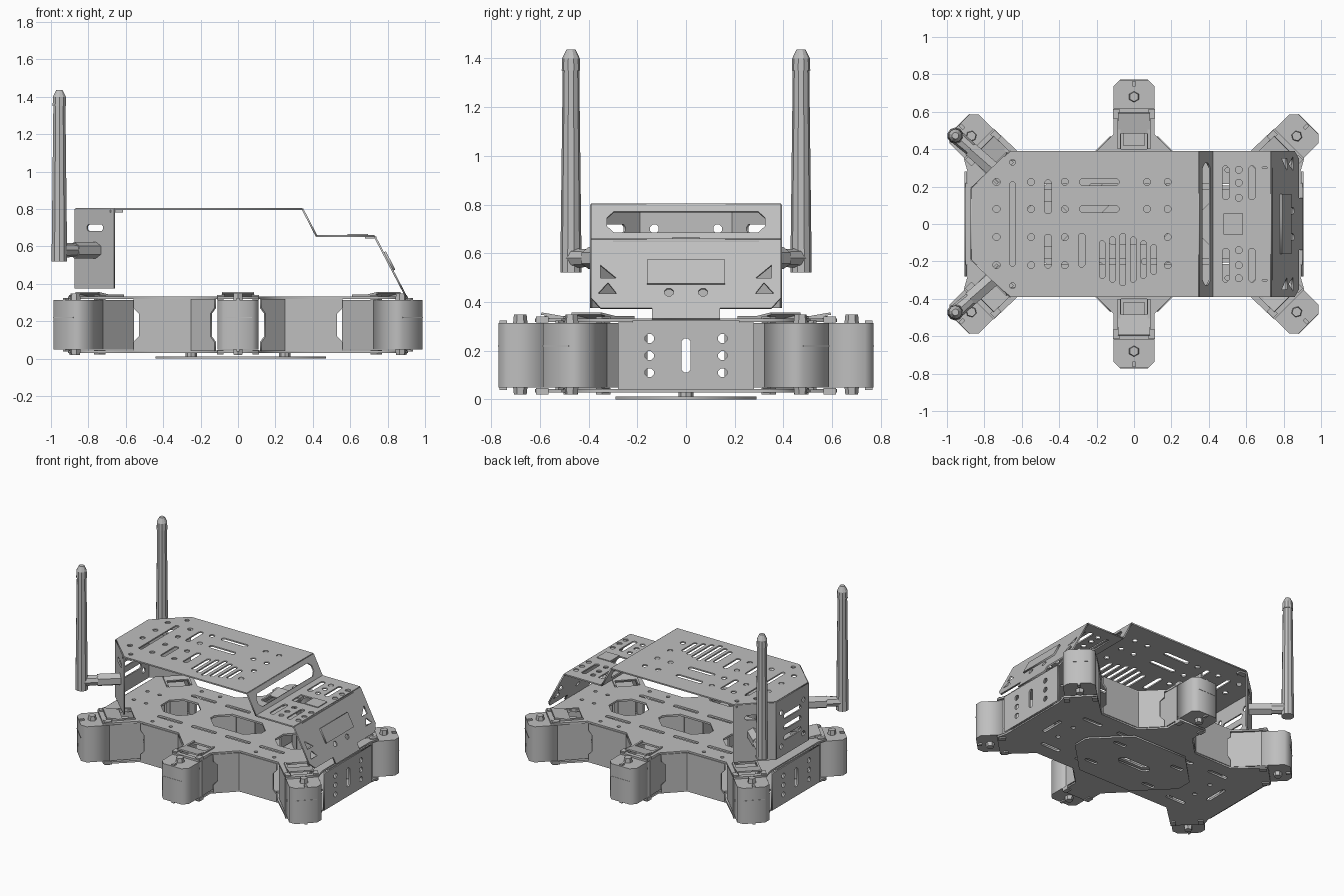
import bpy, bmesh
from math import pi, radians
from mathutils import Vector, Matrix

if "Cube" in bpy.data.objects:
    bpy.data.objects.remove(bpy.data.objects["Cube"])

grey = bpy.data.materials.new("light_grey")
grey.use_nodes = True
GREY = (0.52, 0.52, 0.52, 1)
grey.diffuse_color = GREY
grey.node_tree.nodes["Principled BSDF"].inputs["Base Color"].default_value = GREY


def add(name, mesh, matrix=Matrix()):
    ob = bpy.data.objects.new(name, mesh)
    mesh.materials.clear()
    mesh.materials.append(grey)
    ob.matrix_world = matrix
    bpy.context.collection.objects.link(ob)
    return ob


def frame(origin, u, v):
    """Matrix whose local x and y run along u and v."""
    u, v = Vector(u).normalized(), Vector(v).normalized()
    m = Matrix((u, v, u.cross(v))).transposed().to_4x4()
    m.translation = origin
    return m


def plate(name, outline, holes=(), matrix=Matrix(), thick=0.012):
    """Flat sheet with cut-outs, from a filled 2D curve."""
    cu = bpy.data.curves.new(name, 'CURVE')
    cu.dimensions, cu.fill_mode, cu.extrude = '2D', 'BOTH', thick / 2
    for loop in [outline, *holes]:
        sp = cu.splines.new('POLY')
        sp.points.add(len(loop) - 1)
        for p, co in zip(sp.points, loop):
            p.co = (co[0], co[1], 0, 1)
        sp.use_cyclic_u = True
    tmp = bpy.data.objects.new(name + "_curve", cu)
    mesh = bpy.data.meshes.new_from_object(tmp)
    bpy.data.objects.remove(tmp)
    return add(name, mesh, matrix)


def box(name, centre, size, matrix=Matrix()):
    bm = bmesh.new()
    bmesh.ops.create_cube(bm, size=1, matrix=Matrix.Translation(centre) @ Matrix.Diagonal((*size, 1)))
    mesh = bpy.data.meshes.new(name)
    bm.to_mesh(mesh)
    bm.free()
    return add(name, mesh, matrix)


def rod(name, a, b, r1, r2, sides, matrix=Matrix()):
    a, b = Vector(a), Vector(b)
    bm = bmesh.new()
    bmesh.ops.create_cone(bm, cap_ends=True, segments=sides, radius1=r1, radius2=r2, depth=(b - a).length)
    mesh = bpy.data.meshes.new(name)
    bm.to_mesh(mesh)
    bm.free()
    turn = (b - a).to_track_quat('Z', 'Y').to_matrix().to_4x4()
    return add(name, mesh, matrix @ Matrix.Translation((a + b) / 2) @ turn)


def rect(x0, x1, y0, y1):
    return [(x0, y0), (x1, y0), (x1, y1), (x0, y1)]


def slot(cx, cy, w, h, cut=0.3):
    """Rectangle with clipped corners; equal sides give a round hole."""
    c, w, h = min(w, h) * cut, w / 2, h / 2
    pts = [(w, h - c), (w - c, h), (c - w, h), (-w, h - c), (-w, c - h), (c - w, -h), (w - c, -h), (w, c - h)]
    return [(cx + x, cy + y) for x, y in pts]


def dots(xs, ys, d=0.036):
    return [slot(x, y, d, d) for x in xs for y in ys]


# Six leg positions: bolt centre, outward direction along local +y
legs = {}
for sx, side in ((1, "front"), (-1, "rear")):
    for sy, hand in ((1, "left"), (-1, "right")):
        ang = radians(-45 if sx > 0 else 45)
        ang = ang if sy > 0 else pi - ang
        legs[f"{side}_{hand}"] = Matrix.Translation((sx * 0.87, sy * 0.47, 0)) @ Matrix.Rotation(ang, 4, 'Z')
legs["middle_left"] = Matrix.Translation((0, 0.68, 0))
legs["middle_right"] = Matrix.Translation((0, -0.68, 0)) @ Matrix.Rotation(pi, 4, 'Z')

# Star-shaped chassis deck and floor
quad = [(0.89, 0.28), (0.91, 0.35), (0.75, 0.51), (0.57, 0.34), (0.25, 0.34), (0.11, 0.48), (0.11, 0.62)]
star = (quad + [(-x, y) for x, y in reversed(quad)] + [(-x, -y) for x, y in quad]
        + [(x, -y) for x, y in reversed(quad)])
sockets = [[(m @ Vector((x, y, 0)))[:2] for x, y in rect(-0.07, 0.07, -0.28, -0.09)] for m in legs.values()]
deck_holes = [slot(0, 0, 0.42, 0.22, 0.4), slot(-0.47, 0, 0.26, 0.24), slot(0.47, 0, 0.26, 0.24)]
deck_holes += [slot(x, y, 0.2, 0.03) for x in (-0.42, -0.14, 0.14, 0.42) for y in (-0.2, 0.2)]
deck_holes += dots((-0.5, -0.35, 0.35, 0.5), (-0.29, 0.29), 0.025)
deck_holes += dots((-0.8, -0.7, 0.7, 0.8), (-0.08, 0.08), 0.025)
plate("chassis_deck", star, deck_holes + sockets, Matrix.Translation((0, 0, 0.325)), 0.014)
floor_holes = [slot(x, y, 0.16, 0.03) for x in (-0.55, -0.25, 0.25, 0.55) for y in (-0.22, 0.22)]
floor_holes += [slot(x, 0, 0.03, 0.18) for x in (-0.72, 0.72)] + dots((-0.6, 0.6), (-0.08, 0.08), 0.03)
floor_holes += [slot(0, 0, 0.26, 0.07, 0.4)]
plate("chassis_floor", star, floor_holes, Matrix.Translation((0, 0, 0.036)), 0.014)
plate("belly_plate", slot(0.015, 0, 0.91, 0.58, 0.4),
      [slot(0, 0, 0.26, 0.07, 0.4)] + [slot(x, y, 0.1, 0.03) for x in (-0.25, 0.25) for y in (-0.15, 0.15)],
      Matrix.Translation((0, 0, 0.006)))
for x in (-0.25, 0.25):
    rod("belly_spacer", (x, 0, 0.01), (x, 0, 0.032), 0.03, 0.03, 8)

# Chassis walls: notched sides and drilled ends


def notched(length):
    n = length - 0.03
    return [(0, 0), (length, 0), (length, 0.05), (n, 0.08), (n, 0.2), (length, 0.23), (length, 0.28), (0, 0.28)]


for sx in (1, -1):
    for sy in (1, -1):
        corner = (sx * 0.25, sy * 0.34, 0.04)
        plate("side_wall", notched(0.31), (), frame(corner, (sx, 0, 0), (0, 0, 1)))
        plate("slanted_wall", notched(0.18), (), frame(corner, (-sx, sy, 0), (0, 0, 1)))
        for z in (0.05, 0.312):
            box("wall_tab", (sx * 0.41, sy * 0.328, z), (0.16, 0.03, 0.014))
    plate("end_wall", rect(-0.28, 0.28, 0.04, 0.315),
          [slot(0, 0.18, 0.036, 0.14)] + dots((-0.15, 0.15), (0.11, 0.18, 0.25)),
          frame((sx * 0.9, 0, 0), (0, 1, 0), (0, 0, 1)))
    for z in (0.045, 0.318):
        box("end_flange", (sx * 0.885, 0, z), (0.03, 0.44, 0.014))

# Leg pods
pod = [(-0.11, -0.1), (0.11, -0.1), (0.11, 0.055), (0.075, 0.09), (-0.075, 0.09), (-0.11, 0.055)]
for name, m in legs.items():
    plate(name + "_pod", pod, (), m @ Matrix.Translation((0, 0, 0.182)), 0.265)
    box(name + "_pod_seam", (0, 0.09, 0.22), (0.15, 0.004, 0.004), m)
    for s in (-1, 1):
        box(name + "_cheek", (s * 0.104, -0.215, 0.182), (0.012, 0.235, 0.265), m)
        for z in (0.328, 0.034):
            box(name + "_clip", (s * 0.095, -0.09, z), (0.035, 0.05, 0.026), m)
        box(name + "_rail", (s * 0.08, -0.19, 0.336), (0.014, 0.18, 0.012), m)
    box(name + "_servo_panel", (0, 0, 0), (0.17, 0.11, 0.01),
        m @ Matrix.Translation((0, -0.14, 0.343)) @ Matrix.Rotation(radians(10), 4, 'X'))
    box(name + "_servo", (0, -0.19, 0.18), (0.12, 0.14, 0.22), m)
    rod(name + "_top_bolt", (0, 0, 0.31), (0, 0, 0.348), 0.03, 0.026, 6, m)
    rod(name + "_bottom_bolt", (0, 0, 0.02), (0, 0, 0.055), 0.026, 0.03, 6, m)
    box(name + "_top_latch", (0, 0.07, 0.318), (0.018, 0.03, 0.014), m)
    box(name + "_bottom_latch", (0, 0.07, 0.045), (0.018, 0.03, 0.014), m)

# Cover roof with vents
roof = [(0.345, -0.39), (0.345, 0.39), (-0.66, 0.39), (-0.87, 0.19), (-0.87, -0.19), (-0.66, -0.39)]
rows = (-0.22, -0.07, 0.08, 0.225)
roof_holes = dots((-0.735, -0.55, -0.37, 0.18), rows) + dots((0.07,), rows[2:])
roof_holes += dots((-0.65,), (-0.33, 0.33), 0.03) + [slot(-0.65, 0, 0.03, 0.45)]
roof_holes += [slot(-0.46, s * 0.145, 0.036, 0.18) for s in (-1, 1)]
roof_holes += [slot(-0.185, y, 0.21, 0.036) for y in rows[2:]] + [slot(-0.28, -0.14, 0.036, 0.18)]
roof_holes += [slot(-0.17 + 0.055 * i, -0.19, 0.03, 0.28 - 0.04 * abs(i - 2)) for i in range(6)]
plate("cover_roof", roof, roof_holes, Matrix.Translation((0, 0, 0.8)), 0.01)

# Cover back and corner wings
plate("cover_back", rect(-0.19, 0.19, 0.375, 0.8),
      dots((-0.13, 0.13), (0.45, 0.7)) + [slot(0, z, 0.2, 0.036) for z in (0.5, 0.58, 0.66)],
      frame((-0.87, 0, 0), (0, 1, 0), (0, 0, 1)), 0.01)
for s in (-1, 1):
    plate("cover_wing", rect(0, 0.29, 0.375, 0.8), [slot(0.15, 0.7, 0.12, 0.036)],
          frame((-0.87, s * 0.19, 0), (0.21, s * 0.2, 0), (0, 0, 1)), 0.01)
    box("roof_tab", (-0.65, s * 0.36, 0.788), (0.07, 0.04, 0.012))

# Windscreen frame, bonnet and nose
plate("windscreen_frame", rect(-0.39, 0.39, 0, 0.163), [slot(0, 0.083, 0.65, 0.096)],
      frame((0.345, 0, 0.8), (0, 1, 0), (0.075, 0, -0.145)), 0.01)
bonnet_holes = [slot(x, s * 0.22, 0.036, 0.18) for x in (0.49, 0.63) for s in (-1, 1)]
bonnet_holes += dots((0.56, 0.7), (-0.29, -0.22, -0.14, 0.14, 0.22, 0.29)) + [rect(0.48, 0.58, -0.055, 0.055)]
plate("bonnet", rect(0.42, 0.73, -0.39, 0.39), bonnet_holes, Matrix.Translation((0, 0, 0.655)), 0.01)
box("bonnet_panel", (0.64, 0, 0.662), (0.11, 0.11, 0.008))
box("bonnet_edge", (0.71, 0, 0.648), (0.06, 0.6, 0.01))

nose_side = [(0.14, 0.367), (0.14, 0.318), (0.35, 0.318), (0.39, 0.27), (0.39, 0)]
nose = nose_side + [(-y, v) for y, v in reversed(nose_side)]
nose_holes = dots((-0.07, 0.07), (0.245,))
for s in (-1, 1):
    nose_holes += [[(s * 0.35, 0.12), (s * 0.35, 0.18), (s * 0.285, 0.18)],
                   [(s * 0.36, 0.25), (s * 0.285, 0.25), (s * 0.32, 0.2)]]
slope = frame((0.73, 0, 0.655), (0, 1, 0), (0.17, 0, -0.325))
plate("nose_panel", nose, nose_holes, slope, 0.01)
plate("nose_display", rect(-0.16, 0.16, 0.1, 0.21), (), slope @ Matrix.Translation((0, 0, -0.01)), 0.012)

# Antennas on elbow connectors
for s in (-1, 1):
    x, y, z = -0.955, s * 0.472, 0.58
    rod("antenna_mast", (x, y, 0.52), (x, y, 1.35), 0.044, 0.034, 10)
    rod("antenna_collar", (x, y, 1.35), (x, y, 1.4), 0.038, 0.036, 10)
    rod("antenna_tip", (x, y, 1.4), (x, y, 1.437), 0.036, 0.018, 10)
    rod("antenna_elbow", (x, y, z), (-0.86, s * 0.39, z), 0.04, 0.036, 8)
    rod("antenna_nut", (-0.875, s * 0.4, z), (-0.755, s * 0.295, z), 0.045, 0.045, 6)
